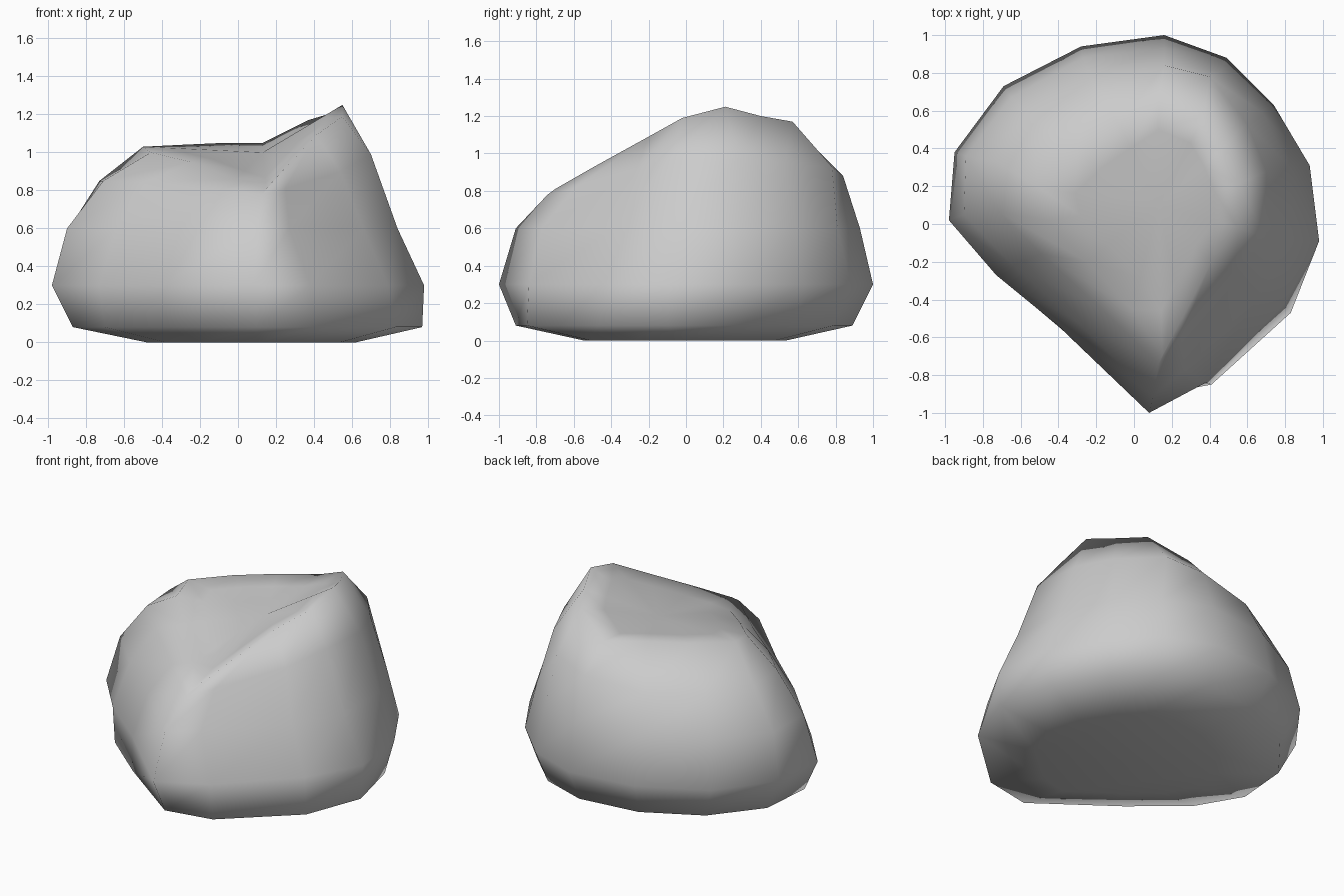
import bpy, bmesh

# Cross-sections, counter-clockwise from the front tip
foot = [(.1, -.91), (.41, -.85), (.83, -.47), (.97, -.1), (.88, .28), (.68, .58), (.46, .79),
        (.16, .89), (-.24, .84), (-.6, .65), (-.84, .35), (-.87, .0), (-.7, -.29), (-.38, -.56)]
waist = [(.08, -1), (.38, -.84), (.79, -.43), (.98, -.09), (.93, .31), (.74, .63), (.49, .88),
         (.16, 1), (-.28, .94), (-.69, .73), (-.95, .38), (-.98, .02), (-.73, -.27), (-.4, -.54)]
shoulder = [(.1, -.91), (.27, -.77), (.66, -.38), (.84, -.09), (.83, .3), (.68, .59), (.46, .81),
            (.16, .93), (-.27, .88), (-.65, .67), (-.89, .36), (-.9, .05), (-.64, -.22), (-.3, -.52)]
upper = [(.13, -.74, .78), (.25, -.6, .81), (.54, -.27, .9), (.7, -.07, .99), (.7, .28, .97),
         (.6, .53, .95), (.4, .78, .93), (.16, .84, .88), (-.23, .77, .84), (-.55, .58, .84),
         (-.73, .33, .85), (-.71, .06, .85), (-.49, -.16, .84), (-.17, -.45, .8)]
# Rim of the slightly hollow top facet, with the peak on the right
rim = [(.15, -.7, .81), (.26, -.49, .93), (.41, -.2, 1.09), (.55, -.02, 1.19), (.55, .21, 1.25),
       (.47, .4, 1.2), (.37, .57, 1.17), (.13, .67, 1.05), (-.08, .53, 1.05), (-.3, .38, 1.04),
       (-.5, .19, 1.03), (-.46, .02, 1.0), (-.25, -.2, .95), (-.01, -.45, .86)]
dip = (.13, .1, 1.0)


def level(points, z, scale=1.0, shift=0.0):
    return [(x * scale + shift, y * scale, z) for x, y in points]


def toward(points, target, t):
    return [tuple(a + (b - a) * t for a, b in zip(p, target)) for p in points]


rings = [level(foot, 0, .6, .04), level(foot, .08), level(waist, .3),
         level(shoulder, .6), upper, rim, toward(rim, dip, .3)]

# Loft the sections, close the base and fan the top into the dip
bm = bmesh.new()
loops = [[bm.verts.new(p) for p in ring] for ring in rings]
n = len(waist)
for low, high in zip(loops, loops[1:]):
    for i in range(n):
        j = (i + 1) % n
        bm.faces.new((low[i], low[j], high[j], high[i]))
bm.faces.new(loops[0][::-1])
centre = bm.verts.new(dip)
for i in range(n):
    bm.faces.new((loops[-1][i], loops[-1][(i + 1) % n], centre))
bmesh.ops.recalc_face_normals(bm, faces=bm.faces)
for f in bm.faces:
    f.smooth = True

mesh = bpy.data.meshes.new("boulder")
bm.to_mesh(mesh)
bm.free()
boulder = bpy.data.objects.new("boulder", mesh)
bpy.context.collection.objects.link(boulder)
